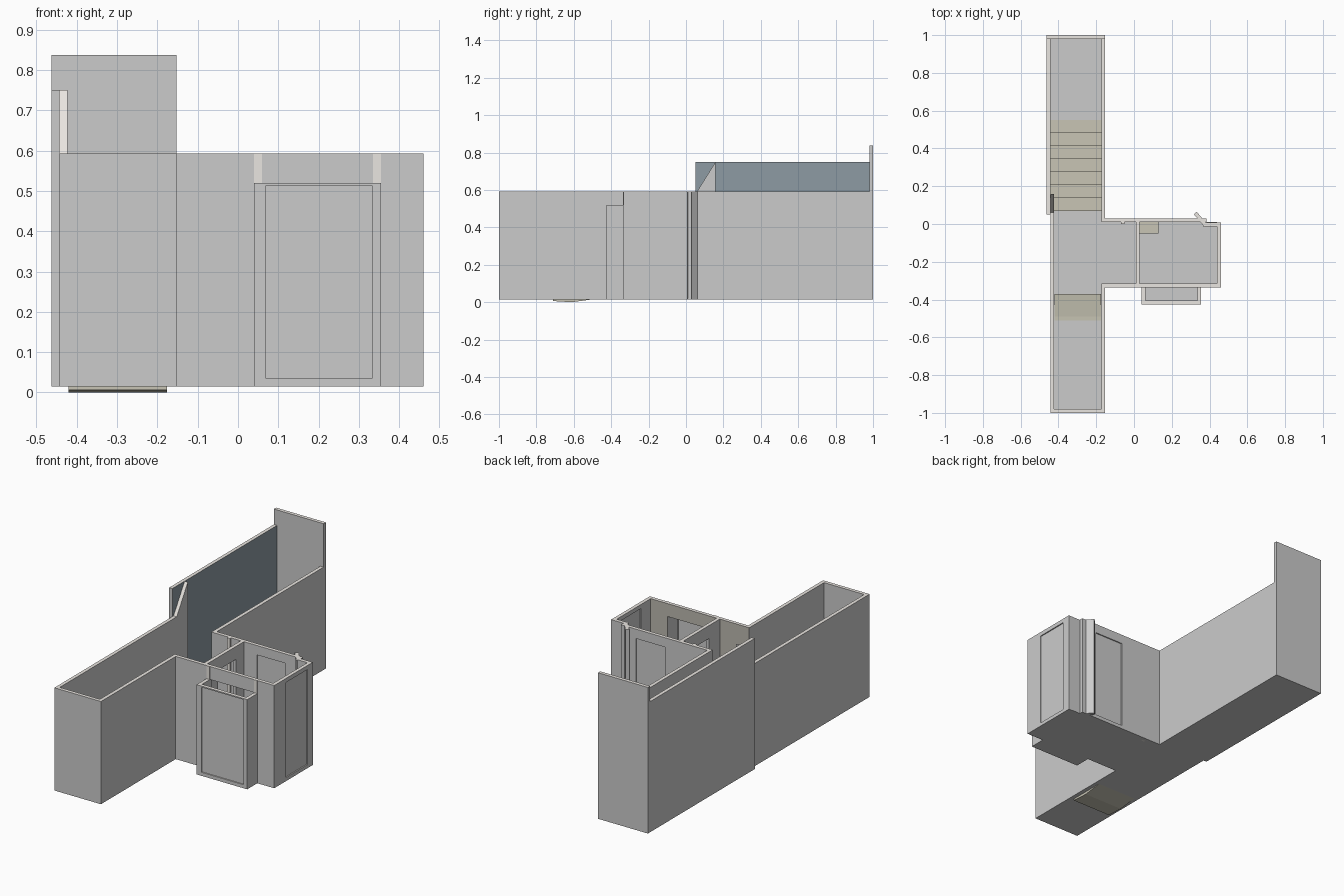
import bpy, bmesh, math
from mathutils import Matrix

if "Cube" in bpy.data.objects:
    bpy.data.objects.remove(bpy.data.objects["Cube"])

Z0, H, T = 0.015, 0.593, 0.02      # wall base, main wall top, wall thickness

def mat(name, c):
    m = bpy.data.materials.new(name)
    m.diffuse_color = (*c, 1)
    m.use_nodes = True
    m.node_tree.nodes["Principled BSDF"].inputs["Base Color"].default_value = m.diffuse_color
    return m

GREY = mat("wall_grey", (0.62, 0.62, 0.62))
RIM = mat("cut_edge", (0.82, 0.79, 0.75))
STEP = mat("step_olive", (0.58, 0.56, 0.46))
BLUE = mat("wall_blue", (0.27, 0.33, 0.37))
BROWN = mat("wall_olive", (0.5, 0.48, 0.43))

def finish(name, bm, mats, pick=lambda n: 0):
    bmesh.ops.recalc_face_normals(bm, faces=bm.faces)
    for f in bm.faces:
        f.material_index = pick(f.normal)
    me = bpy.data.meshes.new(name)
    bm.to_mesh(me)
    bm.free()
    for m in mats:
        me.materials.append(m)
    ob = bpy.data.objects.new(name, me)
    bpy.context.collection.objects.link(ob)
    return ob

def add_box(bm, x0, x1, y0, y1, z0, z1):
    m = Matrix.Translation(((x0+x1)/2, (y0+y1)/2, (z0+z1)/2)) @ Matrix.Diagonal((x1-x0, y1-y0, z1-z0, 1))
    bmesh.ops.create_cube(bm, size=1, matrix=m)

def box(name, x0, x1, y0, y1, z0, z1, m=GREY):
    bm = bmesh.new()
    add_box(bm, x0, x1, y0, y1, z0, z1)
    return finish(name, bm, [m])

def wall(name, x0, x1, y0, y1, top=H, hole=None, panel=False, inner=GREY, side=(0, 0, 0)):
    """Wall with light top edge; hole = (start, end, bottom, top) along its long axis."""
    along_x = (x1-x0) > (y1-y0)
    bm = bmesh.new()
    def part(a, b, za, zb, inset=0):
        if b - a < 1e-4 or zb - za < 1e-4:
            return
        if along_x:
            add_box(bm, a, b, y0+inset, y1-inset, za, zb)
        else:
            add_box(bm, x0+inset, x1-inset, a, b, za, zb)
    s, e = (x0, x1) if along_x else (y0, y1)
    if hole:
        a, b, za, zb = hole
        part(s, a, Z0, top)
        part(b, e, Z0, top)
        part(a, b, Z0, za)
        part(a, b, zb, top)
        if panel:
            part(a, b, za, zb, 0.006)
    else:
        part(s, e, Z0, top)
    def pick(n):
        if n.z > 0.5:
            return 1
        return 2 if n.x*side[0] + n.y*side[1] > 0.5 else 0
    return finish(name, bm, [GREY, RIM, inner], pick)

def side_profile(name, pts, x0, x1, mats, pick=lambda n: 0):
    """Extrude a (y, z) outline along x."""
    bm = bmesh.new()
    f = bm.faces.new([bm.verts.new((x0, y, z)) for y, z in pts])
    ext = bmesh.ops.extrude_face_region(bm, geom=[f])["geom"]
    bmesh.ops.translate(bm, vec=(x1-x0, 0, 0), verts=[v for v in ext if isinstance(v, bmesh.types.BMVert)])
    return finish(name, bm, mats, pick)

# Corridor walls
side_profile("corridor_left_wall_front",
             [(-0.98, Z0), (0.158, Z0), (0.158, 0.75), (0.06, H), (-0.98, H)],
             -0.443, -0.423, [GREY, RIM], lambda n: int(n.z > 0.3))
wall("corridor_left_wall_back", -0.463, -0.443, 0.05, 0.98, 0.75, inner=BLUE, side=(1, 0, 0))
wall("corridor_back_wall", -0.463, -0.153, 0.98, 1.0, 0.837)
wall("corridor_front_wall", -0.443, -0.153, -1.0, -0.98)
wall("corridor_right_wall_front", -0.173, -0.153, -0.98, -0.335)
wall("corridor_right_wall_back", -0.173, -0.153, 0.03, 0.98)

# Side room walls
wall("room_front_wall", -0.173, 0.46, -0.335, -0.315, hole=(0.06, 0.335, Z0, 0.52), inner=BROWN, side=(0, 1, 0))
wall("room_back_wall", -0.173, 0.385, 0.01, 0.03, hole=(0.11, 0.29, 0.035, 0.54), panel=True)
wall("room_back_corner", 0.365, 0.46, -0.012, 0.008)
wall("room_right_wall", 0.44, 0.46, -0.315, -0.012, hole=(-0.23, -0.04, 0.035, 0.57), panel=True)
wall("room_divider", 0.01, 0.03, -0.315, 0.01, hole=(-0.22, -0.06, Z0, 0.52))
box("nook_door_post", -0.07, -0.05, 0.0, 0.01, Z0, H, RIM)

# Diagonal corner post
post = wall("diagonal_post", -0.045, 0.045, -0.01, 0.01)
post.rotation_euler.z = math.radians(-50)
post.location = (0.353, 0.024, 0)

# Front bay
wall("bay_front", 0.04, 0.355, -0.425, -0.405, 0.52, hole=(0.07, 0.333, 0.035, 0.513), panel=True)
for name, x in (("bay_left_cheek", 0.04), ("bay_right_cheek", 0.335)):
    wall(name, x, x+T, -0.405, -0.335, 0.52)
    box(name + "_edge", x, x+T, -0.337, -0.334, 0.52, H, RIM)

# Floors
for name, x0, x1, y0, y1 in (("corridor_floor", -0.423, -0.173, -0.98, 0.07),
                             ("nook_floor", -0.173, 0.01, -0.315, 0.01),
                             ("room_floor", 0.03, 0.44, -0.315, 0.01),
                             ("divider_sill", 0.01, 0.03, -0.22, -0.06),
                             ("bay_floor", 0.06, 0.335, -0.405, -0.315)):
    box(name, x0, x1, y0, y1, Z0, Z0+0.006)

# Stairs up to the rear landing
N, RUN, RISE = 7, 0.48/7, 0.245/7
pts = [(0.07, Z0)]
for i in range(N):
    z = Z0 + RISE*(i+1)
    pts += [(0.07+RUN*i, z), (0.07+RUN*(i+1), z)]
pts.append((0.55, Z0))
side_profile("stairs", pts, -0.443, -0.173, [STEP, GREY], lambda n: int(n.z < -0.5))
box("landing", -0.443, -0.173, 0.55, 0.98, Z0, Z0+0.245)

# Ramp through the front floor, and low step in the room
side_profile("ramp", [(-0.71, 0.006), (-0.61, 0.0), (-0.5, Z0), (-0.37, Z0+0.002), (-0.37, 0.036), (-0.49, 0.0215), (-0.71, 0.016)],
             -0.42, -0.176, [STEP])
box("room_step", 0.03, 0.13, -0.05, 0.01, Z0+0.004, 0.055, STEP)
